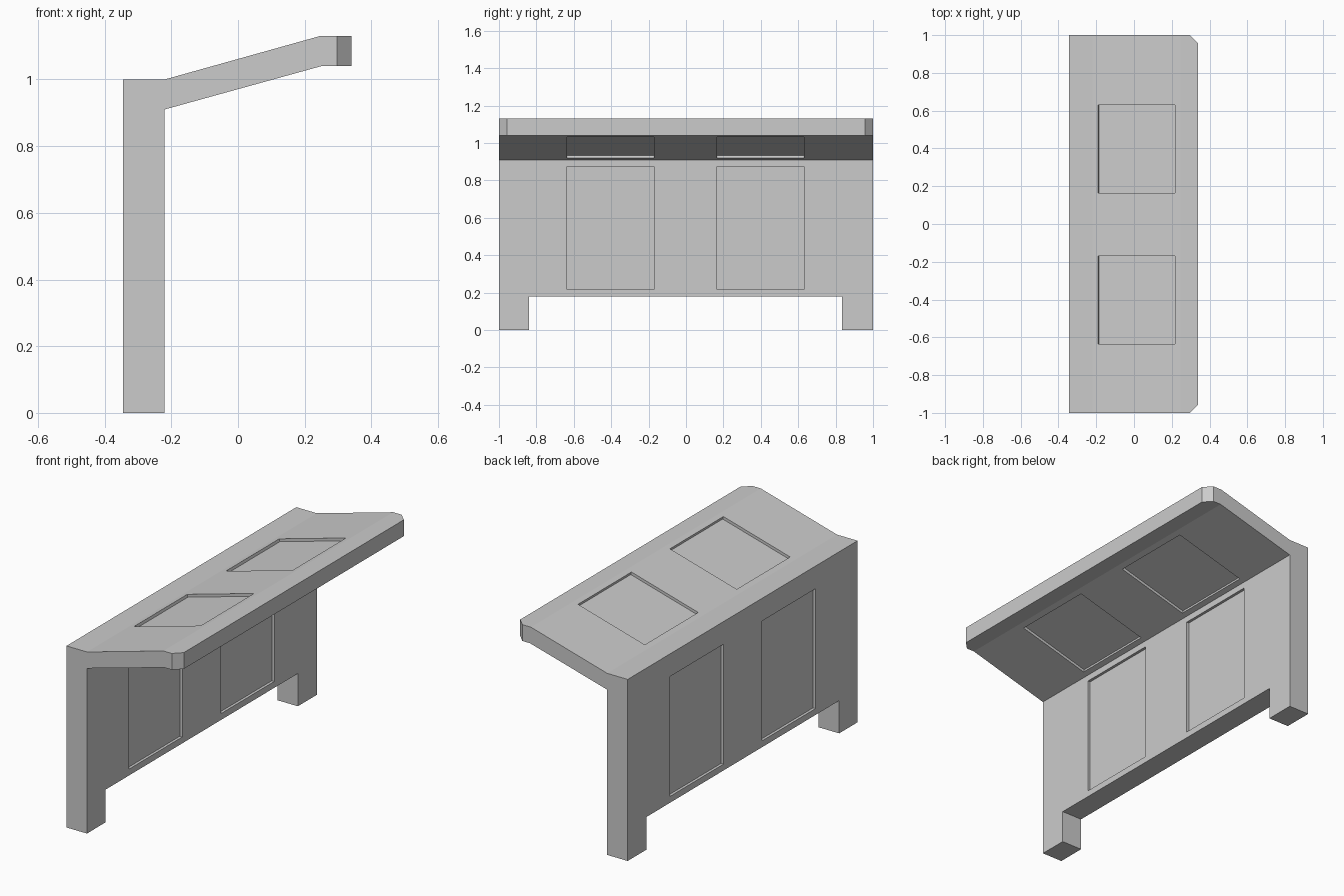
import bpy, bmesh
from mathutils import Vector

if "Cube" in bpy.data.objects:
    bpy.data.objects.remove(bpy.data.objects["Cube"])

DEPTH = 0.015                      # panel recess depth
BACK, FACE = -0.345, -0.22         # wall planes
PANELS = [(-0.635, -0.17), (0.165, 0.63)]


def prism(name, profile, y0, y1, bevel_x=None, bevel=0.043):
    """Extrude an x-z profile along y; optionally chamfer the vertical edges at bevel_x."""
    bm = bmesh.new()
    face = bm.faces.new([bm.verts.new((x, y0, z)) for x, z in profile])
    ext = bmesh.ops.extrude_face_region(bm, geom=[face])["geom"]
    moved = [g for g in ext if isinstance(g, bmesh.types.BMVert)]
    bmesh.ops.translate(bm, verts=moved, vec=(0, y1 - y0, 0))
    if bevel_x is not None:
        edges = [e for e in bm.edges
                 if all(abs(v.co.x - bevel_x) < 1e-4 for v in e.verts)
                 and abs(e.verts[0].co.z - e.verts[1].co.z) > 0.01]
        bmesh.ops.bevel(bm, geom=edges, offset=bevel, segments=1,
                        profile=0.5, affect='EDGES')
    bmesh.ops.recalc_face_normals(bm, faces=bm.faces)
    mesh = bpy.data.meshes.new(name)
    bm.to_mesh(mesh)
    bm.free()
    obj = bpy.data.objects.new(name, mesh)
    bpy.context.collection.objects.link(obj)
    return obj


def cut(target, profile, y0, y1):
    """Subtract a prism from the target and discard the cutter."""
    cutter = prism("cutter", profile, y0, y1)
    cutter.hide_render = True
    mod = target.modifiers.new("cut", 'BOOLEAN')
    mod.object, mod.operation, mod.solver = cutter, 'DIFFERENCE', 'EXACT'
    bpy.context.view_layer.objects.active = target
    bpy.ops.object.modifier_apply(modifier=mod.name)
    bpy.data.objects.remove(cutter)


def recess(a, b, inward):
    """Profile of a shallow pocket along surface line a-b, cut along the inward normal."""
    a, b, n = Vector(a), Vector(b), Vector(inward).normalized()
    inner, outer = n * DEPTH, -n * 0.02
    return [tuple(p) for p in (a + outer, b + outer, b + inner, a + inner)]


# wall and sloping canopy in one body
shelter = prism("shelter_body", [
    (BACK, 0), (FACE, 0), (FACE, 0.91), (0.25, 1.04), (0.34, 1.04),
    (0.34, 1.13), (0.245, 1.13), (FACE, 1.0), (BACK, 1.0)], -1, 1, bevel_x=0.34)

# opening between the feet
cut(shelter, [(-0.5, -0.1), (0, -0.1), (0, 0.18), (-0.5, 0.18)], -0.84, 0.835)

# recessed panels on both sides of wall and canopy
slope = 0.13 / 0.467
x0, x1 = -0.19, 0.217
for y0, y1 in PANELS:
    cut(shelter, recess((FACE, 0.215), (FACE, 0.875), (-1, 0)), y0, y1)
    cut(shelter, recess((BACK, 0.215), (BACK, 0.875), (1, 0)), y0, y1)
    for base, side in ((1.0, -1), (0.91, 1)):
        a = (x0, base + slope * (x0 - FACE))
        b = (x1, base + slope * (x1 - FACE))
        cut(shelter, recess(a, b, (-slope * side, side)), y0, y1)
